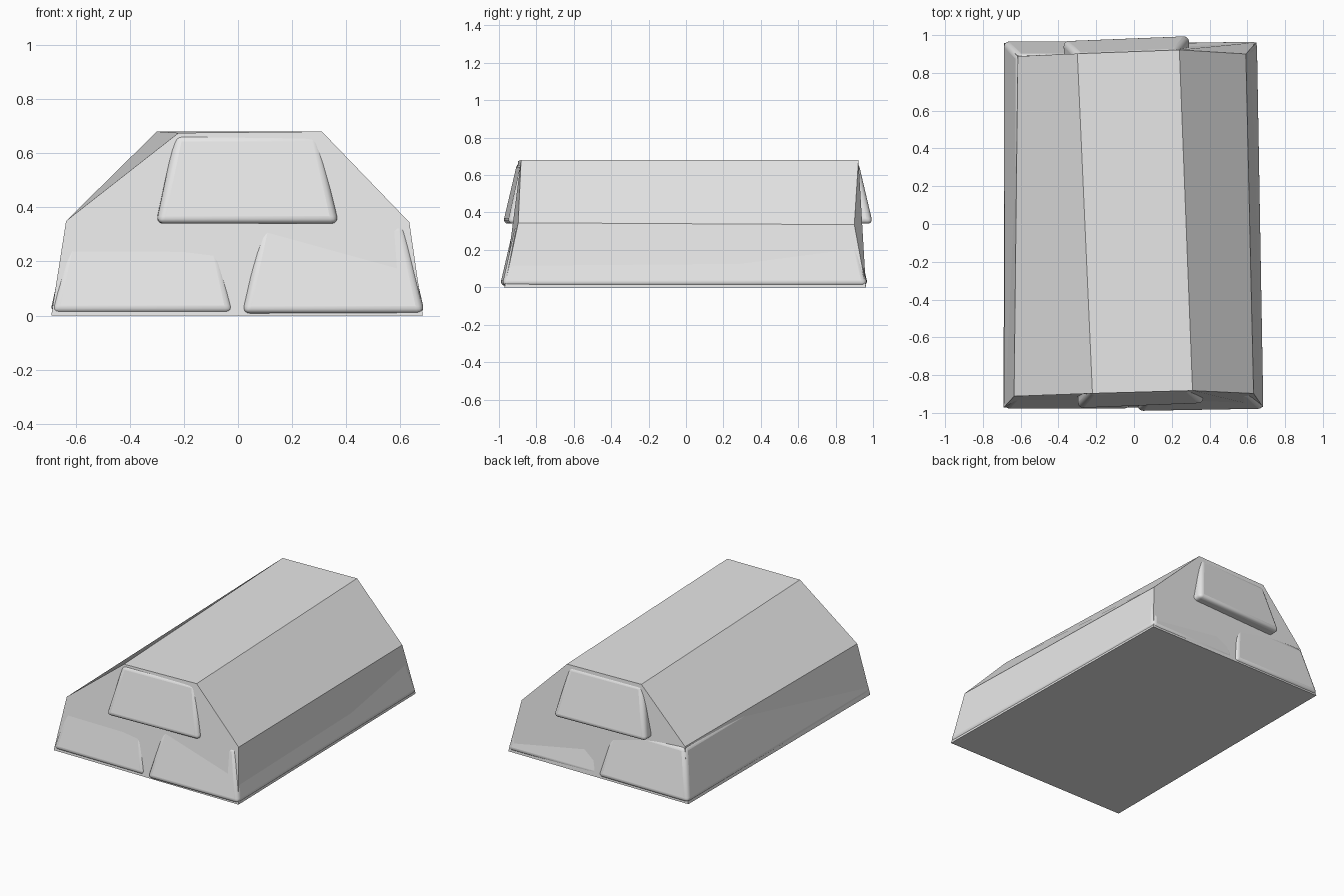
import bpy, bmesh
from math import radians

cube = bpy.data.objects.get("Cube")
if cube:
    bpy.data.objects.remove(cube)

grey = bpy.data.materials.new("light_grey")
grey.use_nodes = True
colour = (0.8, 0.8, 0.8, 1)
grey.diffuse_color = colour
grey.node_tree.nodes["Principled BSDF"].inputs["Base Color"].default_value = colour


def add_object(name, bm):
    bmesh.ops.recalc_face_normals(bm, faces=bm.faces)
    mesh = bpy.data.meshes.new(name)
    bm.to_mesh(mesh)
    bm.free()
    mesh.materials.append(grey)
    obj = bpy.data.objects.new(name, mesh)
    bpy.context.collection.objects.link(obj)
    return obj


def ingot(name, x, y, z, turn, length=1.955):
    """Tapered bar with rounded edges, resting on its wide side."""
    bm = bmesh.new()
    bmesh.ops.create_cube(bm, size=1)
    for v in bm.verts:
        top = v.co.z > 0
        v.co.x *= 0.53 if top else 0.675
        v.co.y *= length - 0.15 if top else length
        v.co.z = 0.33 if top else 0
    obj = add_object(name, bm)
    obj.location = (x, y, z)
    obj.rotation_euler.z = radians(turn)
    bevel = obj.modifiers.new("rounded_edges", "BEVEL")
    bevel.width = 0.028
    bevel.segments = 4
    bpy.ops.object.select_all(action="DESELECT")
    obj.select_set(True)
    bpy.context.view_layer.objects.active = obj
    bpy.ops.object.shade_smooth_by_angle(angle=radians(40))


# Three stacked bars, each slightly turned
ingot("right_bar", -0.355, -0.005, 0.01, 0.1)
ingot("left_bar", 0.336, -0.012, 0.008, 1.0)
ingot("top_bar", -0.003, 0.01, 0.34, 2.3)

# Flat-sided cover: the same six-point section at the front and the back
front = [(-0.69, -0.972, 0), (-0.635, -0.912, 0.35), (-0.22, -0.897, 0.675),
         (0.31, -0.882, 0.68), (0.633, -0.897, 0.345), (0.683, -0.97, 0)]
back = [(-0.688, 0.958, 0), (-0.615, 0.888, 0.34), (-0.3, 0.902, 0.68),
        (0.24, 0.922, 0.68), (0.592, 0.9, 0.335), (0.648, 0.962, 0)]
bm = bmesh.new()
rings = [[bm.verts.new(p) for p in ring] for ring in (front, back)]
for ring in rings:
    bm.faces.new(ring)
for i in range(len(front)):
    j = (i + 1) % len(front)
    bm.faces.new((rings[0][i], rings[0][j], rings[1][j], rings[1][i]))
add_object("cover", bm)
